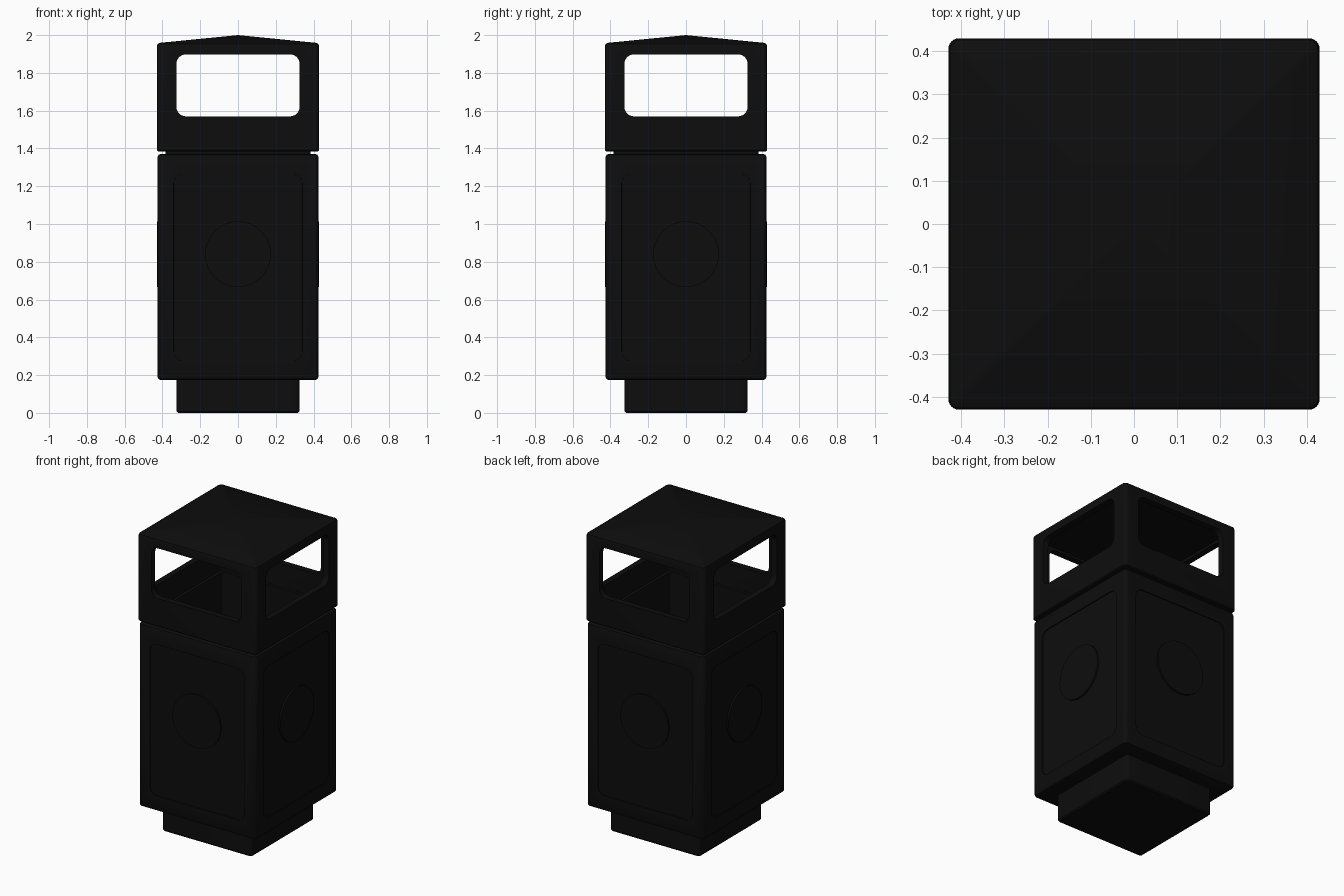
import bpy, bmesh, math
from mathutils import Matrix

cube = bpy.data.objects.get("Cube")
if cube:
    bpy.data.objects.remove(cube, do_unlink=True)

black = bpy.data.materials.new("matte_black")
black.use_nodes = True
colour = (0.004, 0.004, 0.004, 1)
black.diffuse_color = colour
bsdf = black.node_tree.nodes["Principled BSDF"]
bsdf.inputs["Base Color"].default_value = colour
bsdf.inputs["Roughness"].default_value = 0.7


def rounded_ring(hx, hy, r, steps=6):
    """Outline of a rounded rectangle."""
    points = []
    for corner, (sx, sy) in enumerate([(1, 1), (-1, 1), (-1, -1), (1, -1)]):
        for i in range(steps + 1):
            a = (corner + i / steps) * math.pi / 2
            points.append((sx * (hx - r) + r * math.cos(a),
                           sy * (hy - r) + r * math.sin(a)))
    return points


def loft(name, levels, apex=None, matrix=Matrix()):
    """Stack rounded rectangles given as (half x, half y, radius, z)."""
    bm = bmesh.new()
    rings = [[bm.verts.new((x, y, z)) for x, y in rounded_ring(hx, hy, r)]
             for hx, hy, r, z in levels]
    n = len(rings[0])
    for low, high in zip(rings, rings[1:]):
        for i in range(n):
            j = (i + 1) % n
            bm.faces.new((low[i], low[j], high[j], high[i]))
    bm.faces.new(rings[0][::-1])
    if apex is None:
        bm.faces.new(rings[-1])
    else:
        tip = bm.verts.new((0, 0, apex))
        for i in range(n):
            bm.faces.new((rings[-1][i], rings[-1][(i + 1) % n], tip))
    bm.transform(matrix)
    bmesh.ops.recalc_face_normals(bm, faces=bm.faces)
    mesh = bpy.data.meshes.new(name)
    bm.to_mesh(mesh)
    bm.free()
    obj = bpy.data.objects.new(name, mesh)
    bpy.context.collection.objects.link(obj)
    mesh.materials.append(black)
    return obj


def activate(obj):
    bpy.ops.object.select_all(action="DESELECT")
    obj.select_set(True)
    bpy.context.view_layer.objects.active = obj


def cut(obj, cutter):
    mod = obj.modifiers.new("cut", "BOOLEAN")
    mod.operation = "DIFFERENCE"
    mod.solver = "EXACT"
    mod.object = cutter
    activate(obj)
    bpy.ops.object.modifier_apply(modifier=mod.name)
    bpy.data.objects.remove(cutter, do_unlink=True)


def smooth(obj):
    activate(obj)
    bpy.ops.object.shade_smooth_by_angle(angle=math.radians(35))


def square(half, r, z):
    return (half, half, r, z)


def facing(turn, z):
    """Local z points out of the side chosen by the quarter turn."""
    return (Matrix.Translation((0, 0, z)) @ Matrix.Rotation(turn * math.pi / 2, 4, "Z")
            @ Matrix.Rotation(math.pi / 2, 4, "X"))


# Plinth
smooth(loft("plinth", [square(0.318, 0.015, 0), square(0.325, 0.02, 0.008),
                       square(0.325, 0.02, 0.2)]))

# Body with a recessed neck below the hood
body = loft("body", [square(0.412, 0.015, 0.175), square(0.421, 0.021, 0.179),
                     square(0.425, 0.025, 0.188), square(0.425, 0.025, 1.357),
                     square(0.421, 0.021, 1.366), square(0.412, 0.015, 1.37),
                     square(0.385, 0.015, 1.3705), square(0.385, 0.015, 1.42)])
cut(body, loft("bin_cavity", [square(0.365, 0.015, 0.25), square(0.365, 0.015, 1.6)]))

# Shallow recessed panel on every side
for turn in range(4):
    cut(body, loft("panel_cutter", [(0.34, 0.495, 0.05, 0.418),
                                    (0.343, 0.498, 0.053, 0.46)],
                   matrix=facing(turn, 0.77)))
smooth(body)

# Round badge on every panel
for turn, side in enumerate(("front", "left", "back", "right")):
    bpy.ops.mesh.primitive_cylinder_add(vertices=48, radius=0.174, depth=0.014)
    disc = bpy.context.object
    disc.name = side + "_disc"
    disc.data.transform(facing(turn, 0.84) @ Matrix.Translation((0, 0, 0.422)))
    disc.data.materials.append(black)
    smooth(disc)

# Hood with a shallow pyramid roof
hood = loft("hood", [square(0.424, 0.02, 1.385), square(0.43, 0.025, 1.391),
                     square(0.43, 0.025, 1.942), square(0.426, 0.022, 1.953),
                     square(0.415, 0.018, 1.959)], apex=2.0)
cut(hood, loft("hood_cavity", [square(0.39, 0.02, 1.3), square(0.39, 0.02, 1.915)]))

# Wide openings through both directions
for turn in range(2):
    cut(hood, loft("opening_cutter", [(0.326, 0.164, 0.05, -0.6),
                                      (0.326, 0.164, 0.05, 0.6)],
                   matrix=facing(turn, 1.734)))
smooth(hood)
